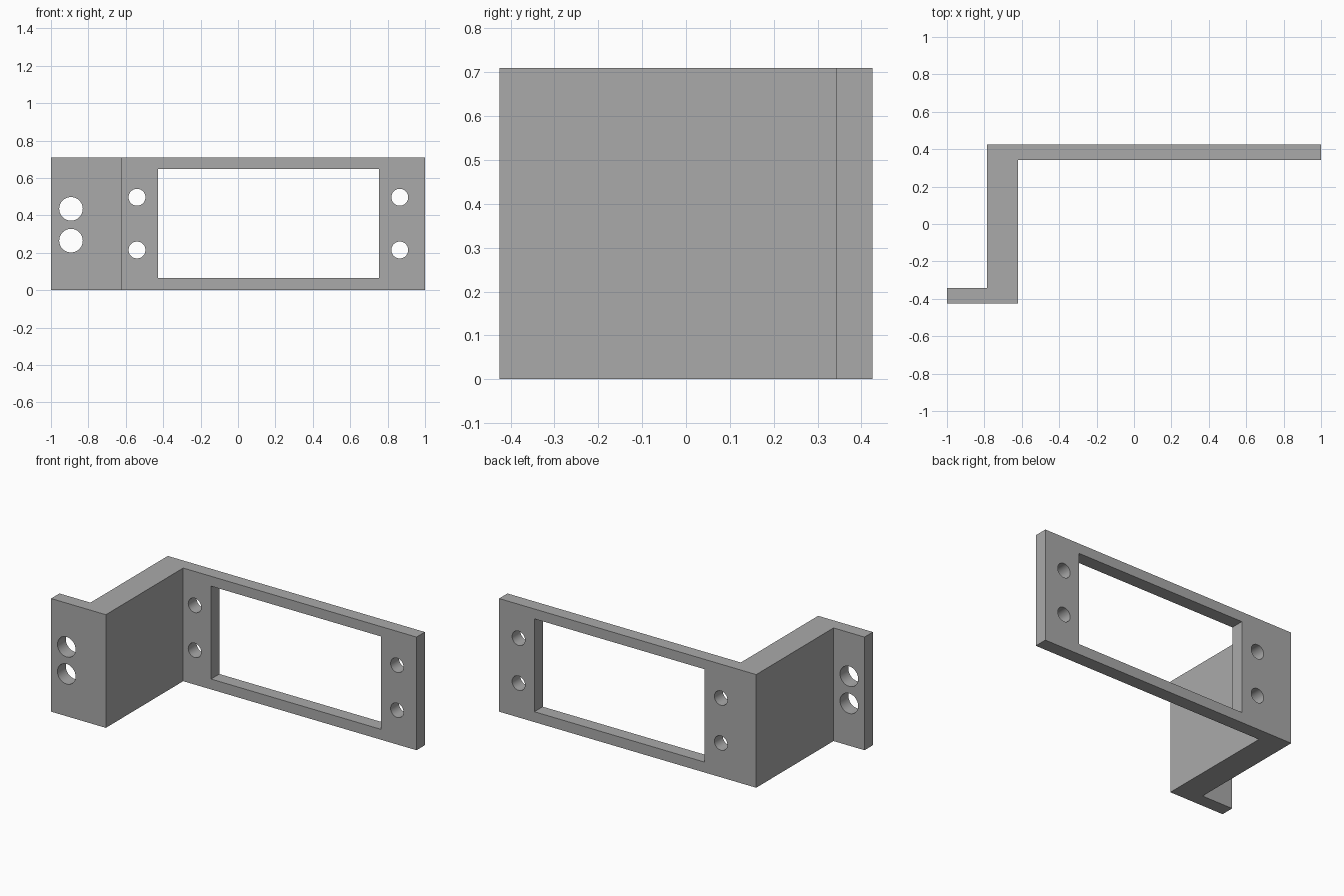
import bpy
import bmesh
from mathutils import Matrix

if "Cube" in bpy.data.objects:
    bpy.data.objects.remove(bpy.data.objects["Cube"], do_unlink=True)

HEIGHT = 0.71
BACK, FRONT = 0.425, -0.425
THICK = 0.083

grey = bpy.data.materials.new("plain grey")
grey.use_nodes = True
colour = (0.4, 0.4, 0.4, 1)
grey.diffuse_color = colour
grey.node_tree.nodes["Principled BSDF"].inputs["Base Color"].default_value = colour


def add_object(name, bm):
    bmesh.ops.recalc_face_normals(bm, faces=bm.faces)
    mesh = bpy.data.meshes.new(name)
    bm.to_mesh(mesh)
    bm.free()
    mesh.materials.append(grey)
    obj = bpy.data.objects.new(name, mesh)
    bpy.context.collection.objects.link(obj)
    return obj


# Z-shaped profile extruded upwards
profile = [(-1, FRONT), (-0.62, FRONT), (-0.62, BACK - THICK), (1, BACK - THICK),
           (1, BACK), (-0.785, BACK), (-0.785, FRONT + THICK), (-1, FRONT + THICK)]
bm = bmesh.new()
base = bm.faces.new([bm.verts.new((x, y, 0)) for x, y in profile])
top = bmesh.ops.extrude_face_region(bm, geom=[base])["geom"]
bmesh.ops.translate(bm, vec=(0, 0, HEIGHT),
                    verts=[v for v in top if isinstance(v, bmesh.types.BMVert)])
bracket = add_object("mounting_bracket", bm)

# Cutters: one window, four panel holes, two flange holes
cut = bmesh.new()


def box(x0, x1, z0, z1, y):
    place = Matrix.Translation(((x0 + x1) / 2, y, (z0 + z1) / 2))
    bmesh.ops.create_cube(cut, size=1,
                          matrix=place @ Matrix.Diagonal((x1 - x0, 0.2, z1 - z0, 1)))


def hole(x, z, y, radius):
    place = Matrix.Translation((x, y, z)) @ Matrix.Rotation(1.5707963, 4, "X")
    bmesh.ops.create_cone(cut, cap_ends=True, segments=48, radius1=radius,
                          radius2=radius, depth=0.2, matrix=place)


box(-0.427, 0.755, 0.065, 0.648, BACK)
for x in (-0.54, 0.865):
    for z in (0.215, 0.497):
        hole(x, z, BACK, 0.045)
for z in (0.265, 0.435):
    hole(-0.893, z, FRONT, 0.063)
cutter = add_object("opening_cutter", cut)
cutter.hide_render = True

openings = bracket.modifiers.new("openings", "BOOLEAN")
openings.operation = "DIFFERENCE"
openings.solver = "EXACT"
openings.object = cutter

bpy.context.view_layer.objects.active = bracket
bracket.select_set(True)
bpy.ops.object.modifier_apply(modifier=openings.name)
bpy.data.objects.remove(cutter, do_unlink=True)

# Smooth hole walls, crisp corners
bpy.ops.object.shade_smooth_by_angle(angle=0.5)
